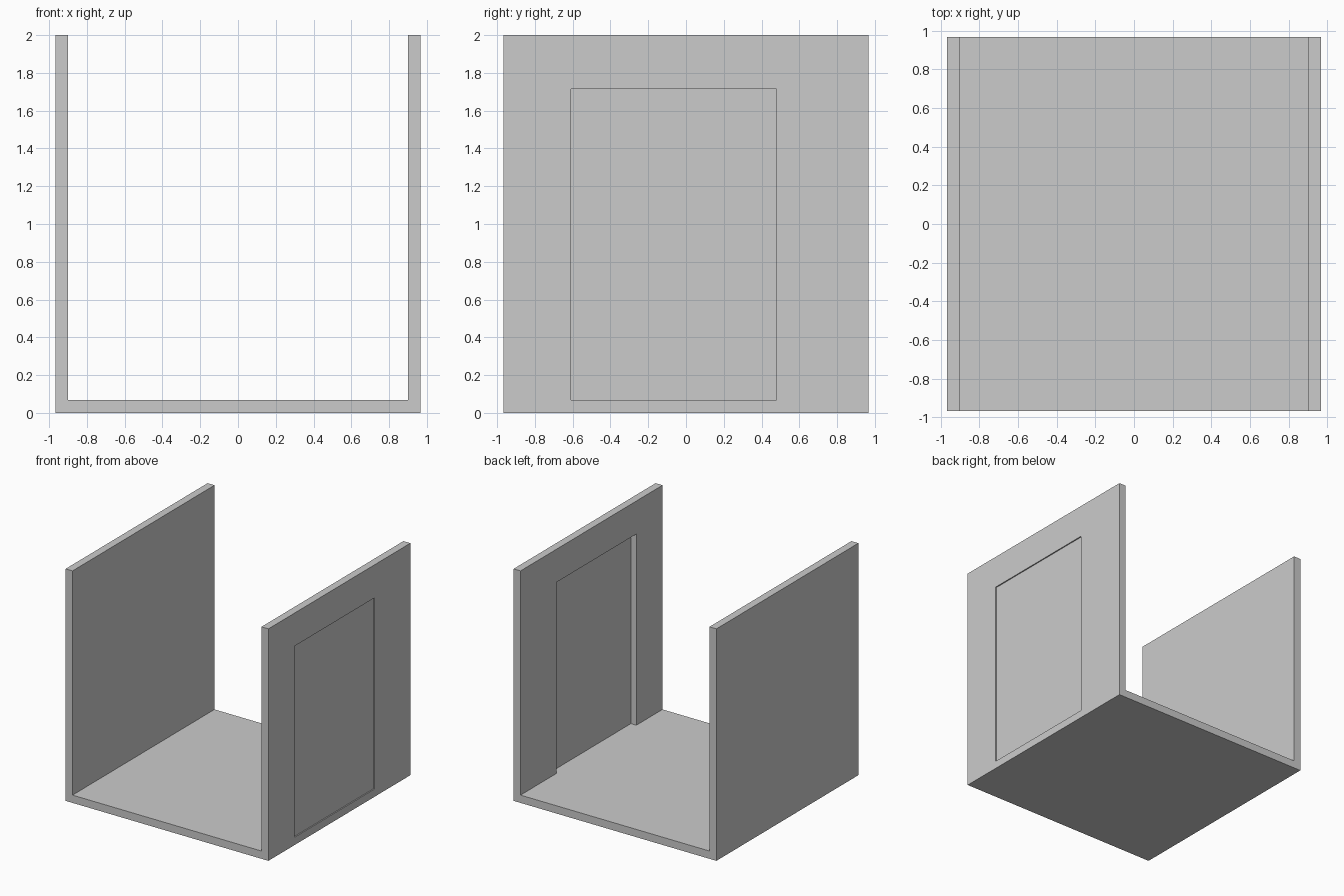
import bpy

cube = bpy.data.objects.get("Cube")
if cube:
    bpy.data.objects.remove(cube, do_unlink=True)

GREY = (0.6, 0.6, 0.6, 1.0)
grey = bpy.data.materials.new("plain_grey")
grey.use_nodes = True
grey.diffuse_color = GREY
grey.node_tree.nodes["Principled BSDF"].inputs["Base Color"].default_value = GREY

OUT, INN, FLOOR, TOP = 0.967, 0.901, 0.067, 2.0
DOOR_FRONT, DOOR_BACK, DOOR_TOP = -0.61, 0.48, 1.715


def extrude_profile(name, points, axis, start, end):
    """Solid made by sweeping a closed 2D outline along x or y."""
    def place(p, d):
        return (d, p[0], p[1]) if axis == "x" else (p[0], d, p[1])
    n = len(points)
    verts = [place(p, d) for d in (start, end) for p in points]
    faces = [tuple(range(n)), tuple(reversed(range(n, 2 * n)))]
    faces += [(i, i + n, (i + 1) % n + n, (i + 1) % n) for i in range(n)]
    mesh = bpy.data.meshes.new(name)
    mesh.from_pydata(verts, [], faces)
    if axis == "x":
        mesh.flip_normals()
    mesh.materials.append(grey)
    obj = bpy.data.objects.new(name, mesh)
    bpy.context.collection.objects.link(obj)
    return obj


def rectangle(a0, a1, b0, b1):
    return [(a0, b0), (a1, b0), (a1, b1), (a0, b1)]


# Floor and plain wall share one L-shaped section
extrude_profile("floor_and_plain_wall",
                [(-OUT, 0), (OUT, 0), (OUT, FLOOR), (-INN, FLOOR), (-INN, TOP), (-OUT, TOP)],
                "y", -OUT, OUT)

# Opposite wall, an arch outline around the doorway
extrude_profile("doorway_wall",
                [(-OUT, FLOOR), (DOOR_FRONT, FLOOR), (DOOR_FRONT, DOOR_TOP),
                 (DOOR_BACK, DOOR_TOP), (DOOR_BACK, FLOOR), (OUT, FLOOR),
                 (OUT, TOP), (-OUT, TOP)],
                "x", INN, OUT)

# Thin door panel, set just behind the outer face
extrude_profile("door_panel", rectangle(DOOR_FRONT, DOOR_BACK, FLOOR, DOOR_TOP),
                "x", 0.953, 0.957)

# Make sure every shell faces outward
import bmesh
for name in ("floor_and_plain_wall", "doorway_wall", "door_panel"):
    mesh = bpy.data.objects[name].data
    bm = bmesh.new()
    bm.from_mesh(mesh)
    bmesh.ops.recalc_face_normals(bm, faces=bm.faces)
    bm.to_mesh(mesh)
    bm.free()
